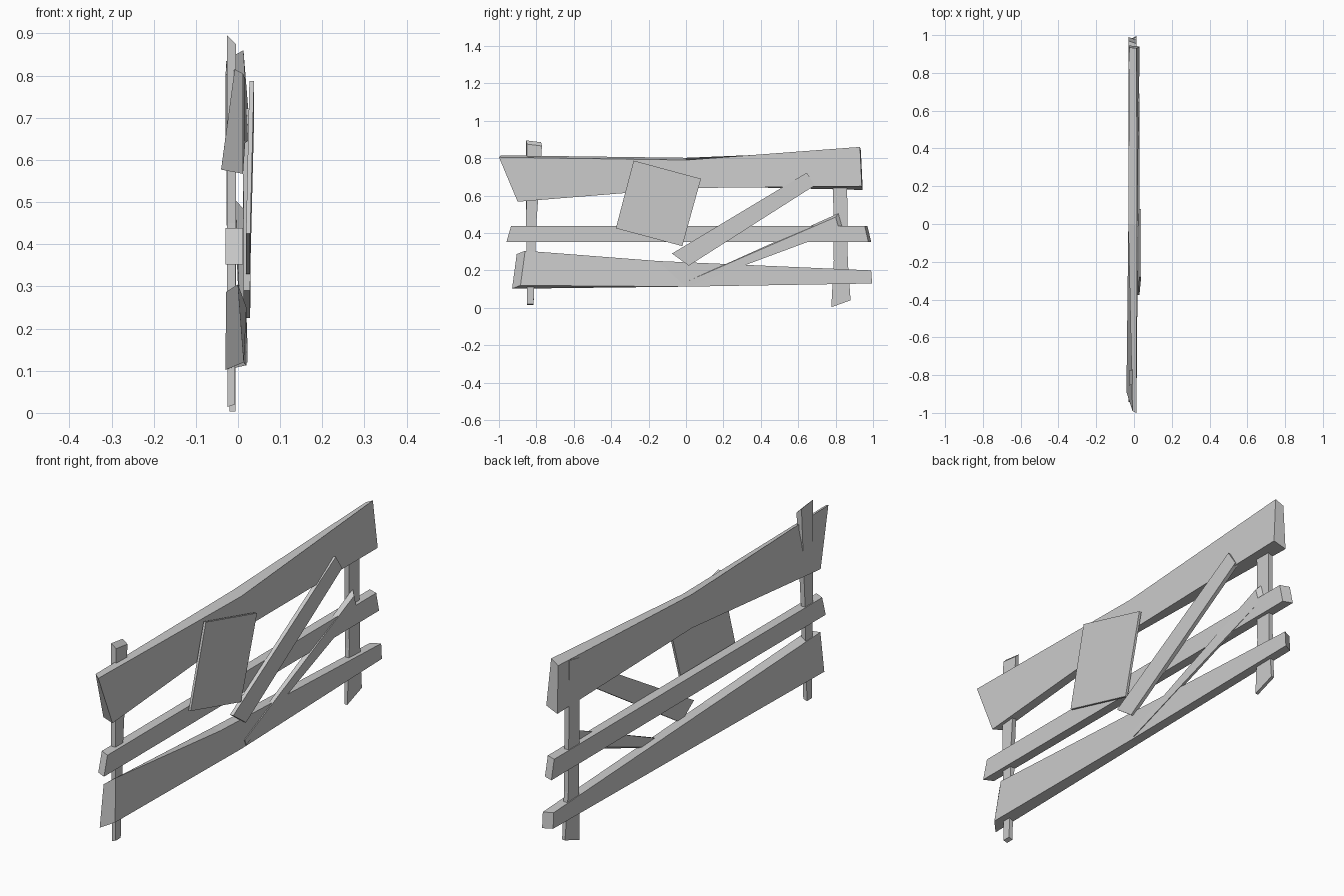
import bpy, bmesh


def sec(a, b, xa, xb=None, skew=(0, 0)):
    """Four-corner plank section: edges a and b are (y, z), xa/xb are (back, front) depths.
    skew shifts the back corners in (y, z) for crooked saw cuts."""
    xb = xb or xa
    s, t = skew
    return [(xa[0], a[0] + s, a[1] + t), (xa[1], *a),
            (xb[1], *b), (xb[0], b[0] + s, b[1] + t)]


def plank(name, *sections):
    bm = bmesh.new()
    rings = [[bm.verts.new(p) for p in s] for s in sections]
    for r, q in zip(rings, rings[1:]):
        for i in range(4):
            j = (i + 1) % 4
            bm.faces.new((r[i], r[j], q[j], q[i]))
    bm.faces.new(rings[0][::-1])
    bm.faces.new(rings[-1])
    bmesh.ops.recalc_face_normals(bm, faces=bm.faces)
    me = bpy.data.meshes.new(name)
    bm.to_mesh(me)
    bm.free()
    ob = bpy.data.objects.new(name, me)
    bpy.context.collection.objects.link(ob)
    return ob


# Upright posts
plank("front_post",
      sec((-0.85, 0.02), (-0.815, 0.02), (-0.025, -0.007), skew=(0, -0.006)),
      sec((-0.855, 0.45), (-0.80, 0.45), (-0.026, -0.005)),
      sec((-0.85, 0.875), (-0.77, 0.865), (-0.026, -0.005), skew=(-0.005, 0.02)))
plank("rear_post",
      sec((0.777, 0.003), (0.88, 0.04), (-0.02, -0.006)),
      sec((0.79, 0.25), (0.865, 0.25), (-0.026, -0.005)),
      sec((0.785, 0.82), (0.86, 0.835), (-0.028, -0.005)))

# Horizontal rails
plank("top_rail",
      sec((-0.90, 0.567), (-1.0, 0.805), (-0.04, 0.012), (-0.008, 0.012), (0.01, 0.01)),
      sec((0.0, 0.64), (0.0, 0.79), (-0.03, 0.017), skew=(0, 0.012)),
      sec((0.94, 0.65), (0.93, 0.86), (-0.028, 0.03), (-0.025, 0.013), (0.005, -0.02)))
plank("middle_rail",
      sec((-0.96, 0.352), (-0.935, 0.438), (-0.03, 0.012), skew=(0.02, 0)),
      sec((0.975, 0.352), (0.955, 0.438), (-0.03, 0.012), skew=(0.015, 0)))
plank("bottom_rail",
      sec((-0.885, 0.12), (-0.86, 0.305), (-0.03, 0.014), (-0.028, 0.0), (-0.045, -0.018)),
      sec((0.0, 0.113), (-0.15, 0.25), (-0.025, 0.02)),
      sec((0.995, 0.13), (0.99, 0.20), (-0.028, 0.012), skew=(-0.02, 0)))

# Nailed-on board
plank("sign_board",
      sec((-0.375, 0.425), (-0.02, 0.33), (0.019, 0.029)),
      sec((-0.28, 0.787), (0.08, 0.69), (0.027, 0.038)))

# Fallen diagonal slats
plank("upper_slat",
      sec((0.015, 0.225), (-0.075, 0.29), (0.013, 0.029)),
      sec((0.69, 0.655), (0.645, 0.722), (0.012, 0.03)))
plank("lower_slat",
      sec((0.025, 0.12), (0.015, 0.145), (0.008, 0.023)),
      sec((0.82, 0.415), (0.80, 0.485), (-0.006, 0.012), skew=(0.015, 0.02)))
